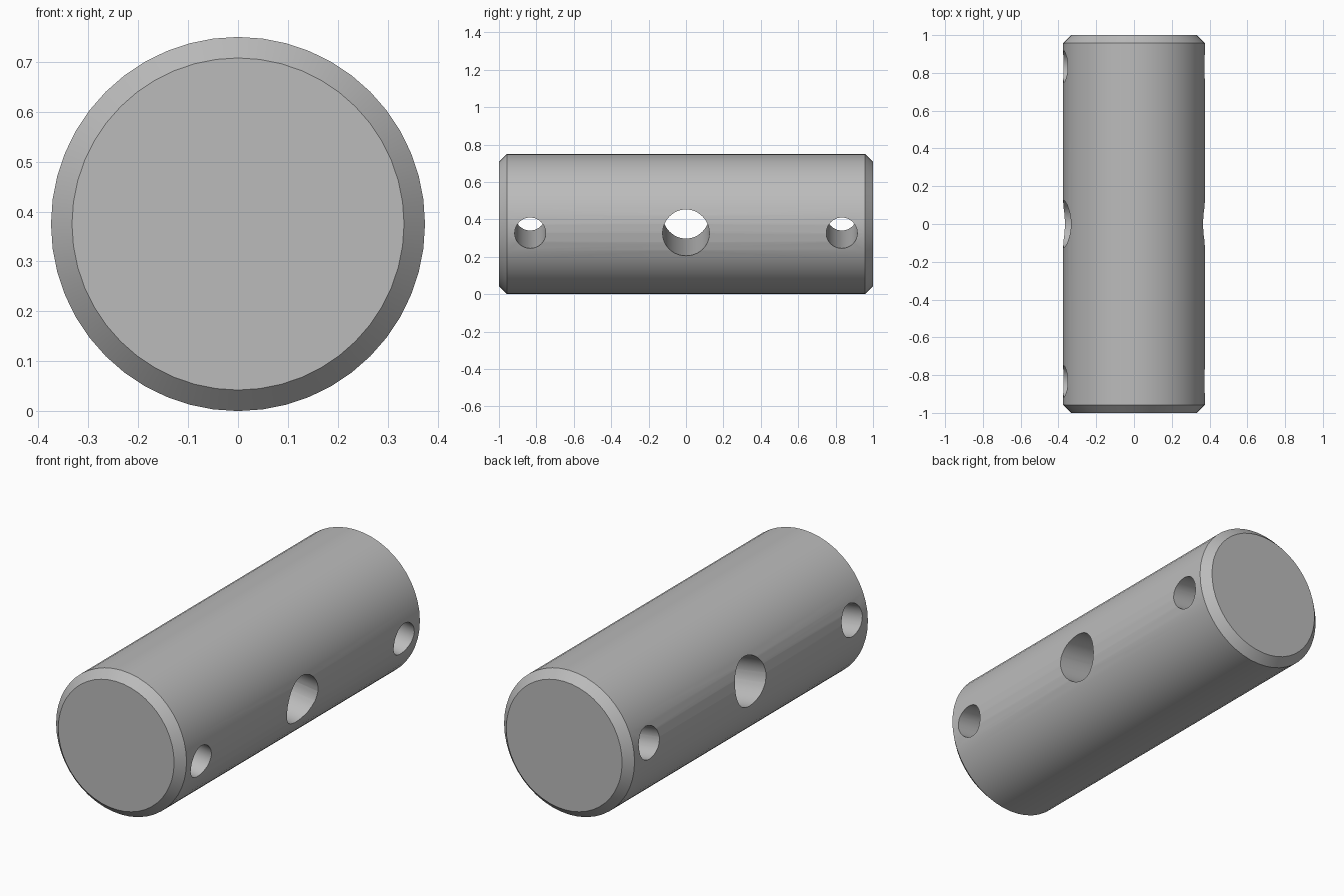
import bpy
import math
from mathutils import Matrix

cube = bpy.data.objects.get("Cube")
if cube:
    bpy.data.objects.remove(cube, do_unlink=True)

RADIUS, LENGTH, CHAMFER = 0.375, 2.0, 0.042
SEGMENTS = 48
TILT = math.radians(7.5)          # the cross holes slope down towards +x

steel = bpy.data.materials.new("plain grey")
steel.use_nodes = True
GREY = (0.5, 0.5, 0.5, 1)
steel.diffuse_color = GREY
steel.node_tree.nodes["Principled BSDF"].inputs["Base Color"].default_value = GREY


def cylinder(name, radius, depth, location, rotation, vertices):
    bpy.ops.mesh.primitive_cylinder_add(vertices=vertices, radius=radius, depth=depth)
    obj = bpy.context.object
    obj.name = name
    obj.data.transform(Matrix.Translation(location) @ rotation)
    obj.data.materials.append(steel)
    return obj


# Pin body lying along y, with chamfered end rims
pin = cylinder("pin_body", RADIUS, LENGTH, (0, 0, RADIUS),
               Matrix.Rotation(math.pi / 2, 4, "X"), SEGMENTS)
bevel = pin.modifiers.new("end_chamfer", "BEVEL")
bevel.width = CHAMFER
bevel.segments = 1
bevel.limit_method = "ANGLE"
bevel.angle_limit = math.radians(60)

# Cross holes: a large one in the middle and a small one near each end
cutters = []
for y, radius in ((-0.833, 0.083), (0, 0.125), (0.833, 0.083)):
    cutter = cylinder("hole_cutter", radius, 1.2, (0, y, RADIUS),
                      Matrix.Rotation(math.pi / 2 + TILT, 4, "Y"), SEGMENTS)
    cutter.hide_render = True
    cutters.append(cutter)
    hole = pin.modifiers.new("cross_hole", "BOOLEAN")
    hole.operation = "DIFFERENCE"
    hole.solver = "EXACT"
    hole.object = cutter

# Bake the cuts, then drop the cutters
bpy.ops.object.select_all(action="DESELECT")
pin.select_set(True)
bpy.context.view_layer.objects.active = pin
for modifier in list(pin.modifiers):
    bpy.ops.object.modifier_apply(modifier=modifier.name)
for cutter in cutters:
    bpy.data.objects.remove(cutter, do_unlink=True)

# Smooth round walls, crisp chamfers and hole rims
bpy.ops.object.shade_smooth_by_angle(angle=math.radians(30))
